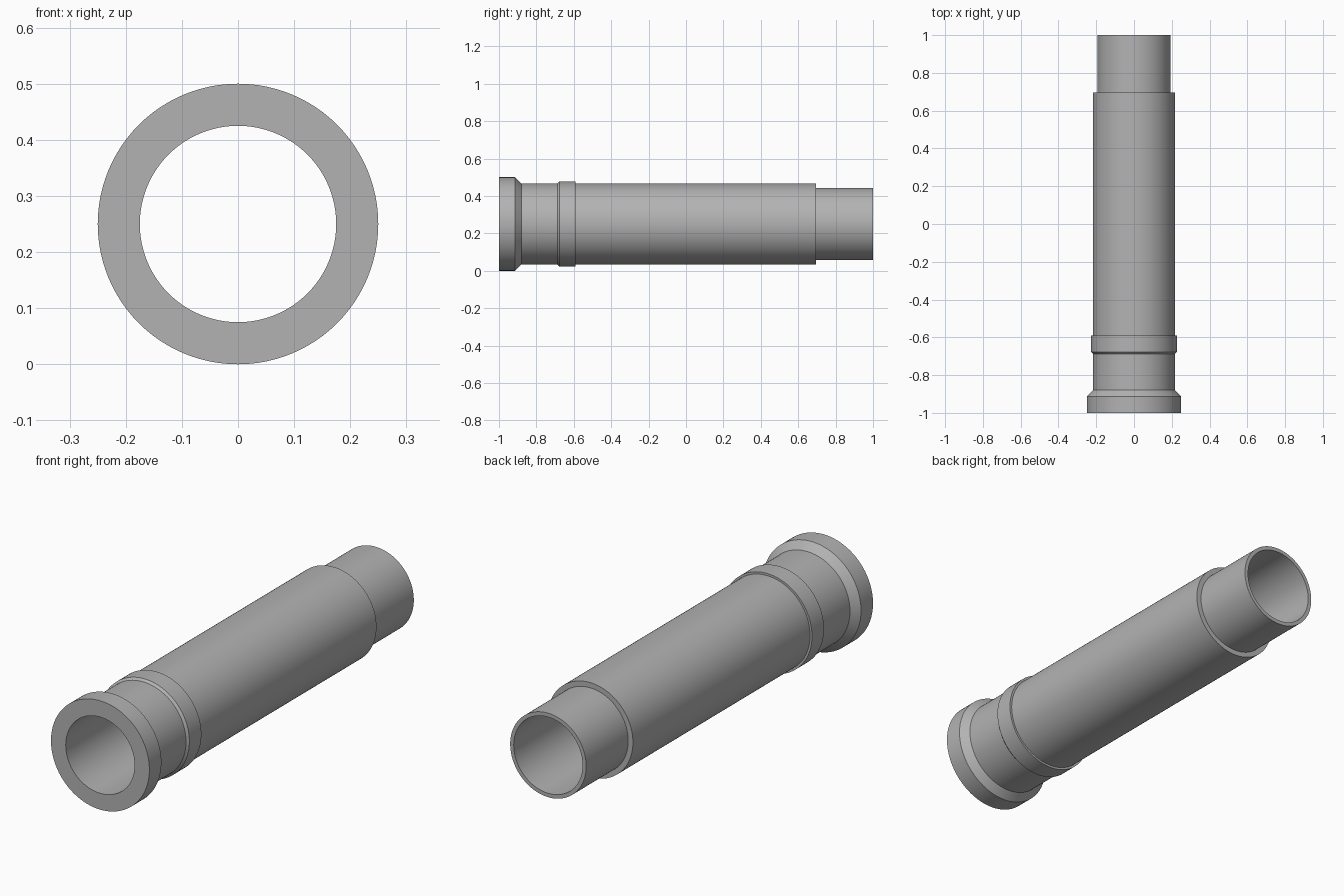
import bpy
import bmesh
import math
from mathutils import Matrix, Vector

cube = bpy.data.objects.get("Cube")
if cube:
    bpy.data.objects.remove(cube, do_unlink=True)

SEGMENTS = 96
AXIS_HEIGHT = 0.25
BORE = 0.175

metal = bpy.data.materials.new("grey metal")
metal.use_nodes = True
grey = (0.45, 0.45, 0.45, 1.0)
metal.diffuse_color = grey
metal.node_tree.nodes["Principled BSDF"].inputs["Base Color"].default_value = grey


def lathe(name, profile):
    """Spin a closed (y, radius) outline around the y axis."""
    bm = bmesh.new()
    verts = [bm.verts.new((0, y, r)) for y, r in profile]
    edges = [bm.edges.new((a, b)) for a, b in zip(verts, verts[1:] + verts[:1])]
    bmesh.ops.spin(bm, geom=verts + edges, cent=(0, 0, 0), axis=(0, 1, 0),
                   angle=math.tau, steps=SEGMENTS)
    bmesh.ops.remove_doubles(bm, verts=bm.verts, dist=0.0001)
    bmesh.ops.recalc_face_normals(bm, faces=bm.faces)
    bmesh.ops.transform(bm, matrix=Matrix.Translation(Vector((0, 0, AXIS_HEIGHT))),
                        verts=bm.verts)
    mesh = bpy.data.meshes.new(name)
    bm.to_mesh(mesh)
    bm.free()
    mesh.materials.append(metal)
    obj = bpy.data.objects.new(name, mesh)
    bpy.context.collection.objects.link(obj)
    bpy.ops.object.select_all(action='DESELECT')
    obj.select_set(True)
    bpy.context.view_layer.objects.active = obj
    bpy.ops.object.shade_smooth_by_angle(angle=math.radians(25))
    return obj


# One hollow tube: flared collar, raised band, long barrel, narrow spigot
collar = [(-1, BORE), (-1, 0.25), (-0.913, 0.25), (-0.88, 0.217)]
band = [(-0.687, 0.217), (-0.677, 0.227), (-0.59, 0.227), (-0.59, 0.217)]
barrel_end = [(0.695, 0.217), (0.695, 0.193)]
spigot = [(1, 0.193), (1, BORE)]
lathe("stepped_tube", collar + band + barrel_end + spigot)
